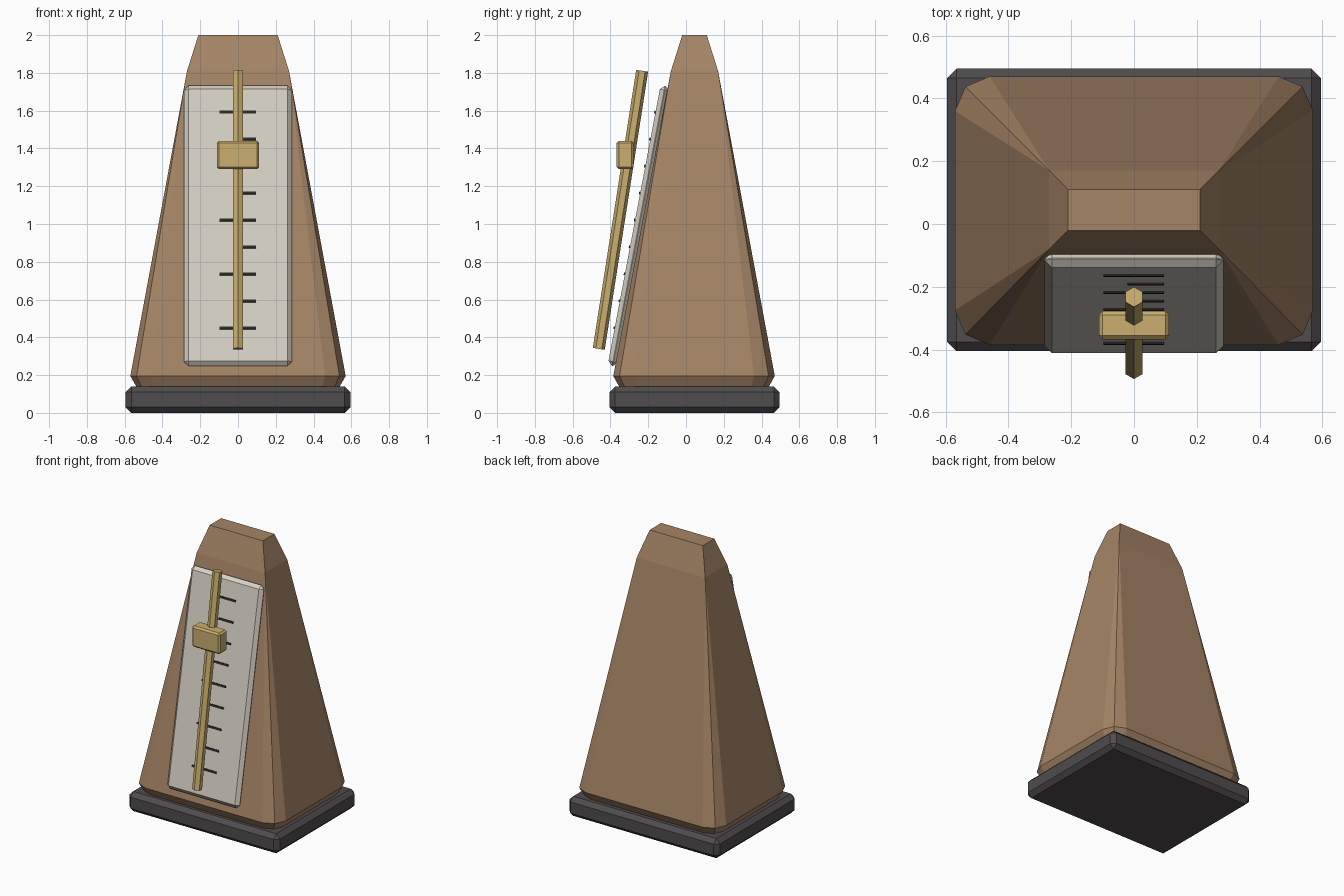
import bpy, bmesh, math
from mathutils import Matrix, Vector

cube = bpy.data.objects.get("Cube")
if cube:
    bpy.data.objects.remove(cube, do_unlink=True)


def make_material(name, rgb):
    mat = bpy.data.materials.new(name)
    mat.use_nodes = True
    color = (*rgb, 1.0)
    mat.diffuse_color = color
    mat.node_tree.nodes["Principled BSDF"].inputs["Base Color"].default_value = color
    return mat


wood = make_material("warm wood", (0.38, 0.235, 0.135))
charcoal = make_material("charcoal", (0.08, 0.072, 0.075))
ivory = make_material("ivory", (0.68, 0.64, 0.56))
brass = make_material("brass", (0.60, 0.43, 0.16))
ink = make_material("dark ink", (0.025, 0.022, 0.022))


def finish(name, bm, mat, matrix=Matrix()):
    bmesh.ops.recalc_face_normals(bm, faces=bm.faces)
    mesh = bpy.data.meshes.new(name)
    bm.to_mesh(mesh)
    bm.free()
    mesh.materials.append(mat)
    obj = bpy.data.objects.new(name, mesh)
    obj.matrix_world = matrix
    bpy.context.scene.collection.objects.link(obj)
    return obj


def box(name, size, center, mat, bevel=0.0, frame=Matrix()):
    """Box in the given frame, with optional one-step chamfer."""
    bm = bmesh.new()
    bmesh.ops.create_cube(bm, size=1)
    bmesh.ops.scale(bm, vec=size, verts=bm.verts)
    if bevel:
        bmesh.ops.bevel(bm, geom=bm.edges[:], offset=bevel, segments=1,
                        affect='EDGES')
    return finish(name, bm, mat, frame @ Matrix.Translation(center))


def lean(y, z, slope):
    """Frame at (0, y, z) leaning back by the given run over rise."""
    return Matrix.Translation((0, y, z)) @ Matrix.Rotation(-math.atan(slope), 4, 'X')


def corner_ring(bm, z, half_x, y_min, y_max, cut):
    """Rectangle ring with each corner rounded in two facets."""
    mid, half_y = (y_min + y_max) / 2, (y_max - y_min) / 2
    verts = []
    for sx, sy in ((1, 1), (-1, 1), (-1, -1), (1, -1)):
        pts = [(half_x, half_y - cut),
               (half_x - 0.3 * cut, half_y - 0.3 * cut),
               (half_x - cut, half_y)]
        if sx * sy < 0:
            pts.reverse()
        verts += [bm.verts.new((sx * x, mid + sy * y, z)) for x, y in pts]
    return verts


# Base slab
box("base", (1.19, 0.9, 0.14), (0, 0.045, 0.07), charcoal, 0.03)

# Tapered case: undercut foot, soft lower corners, sharp shoulder and top
bm = bmesh.new()
rings = [corner_ring(bm, *r) for r in (
    (0.01, 0.465, -0.28, 0.365, 0.05),
    (0.195, 0.57, -0.385, 0.47, 0.11),
    (1.81, 0.27, -0.08, 0.17, 0.0),
    (2.0, 0.21, -0.02, 0.11, 0.0))]
for low, high in zip(rings, rings[1:]):
    for i in range(len(low)):
        j = (i + 1) % len(low)
        bm.faces.new((low[i], low[j], high[j], high[i]))
bm.faces.new(rings[0][::-1])
bm.faces.new(rings[-1])
bmesh.ops.remove_doubles(bm, verts=bm.verts, dist=0.0005)
finish("case", bm, wood)

# Scale plate lying on the sloped front
slope = 0.189
plate = lean(-0.25, 0.99, slope)
thick = 0.05
box("scale_plate", (0.57, thick, 1.51), (0, 0, 0), ivory, 0.0235, plate)

# Tick marks, alternating long and short
for i in range(9):
    left = -0.097 if i % 2 == 0 else -0.02
    right = 0.095
    height = (0.44 + 0.1428 * i - 0.985) * math.hypot(1, slope)
    box(f"tick_{i + 1}", (right - left, 0.008, 0.014),
        ((left + right) / 2, -thick / 2 - 0.002, height), ink, 0, plate)

# Six-sided pendulum rod, one edge facing forward
bm = bmesh.new()
bmesh.ops.create_cone(bm, cap_ends=True, segments=6, radius1=0.032,
                      radius2=0.032, depth=1.49)
finish("pendulum_rod", bm, brass, lean(-0.347, 1.075, 0.156))

# Sliding weight
box("sliding_weight", (0.224, 0.09, 0.15), (0, -0.322, 1.365), brass, 0.012)
